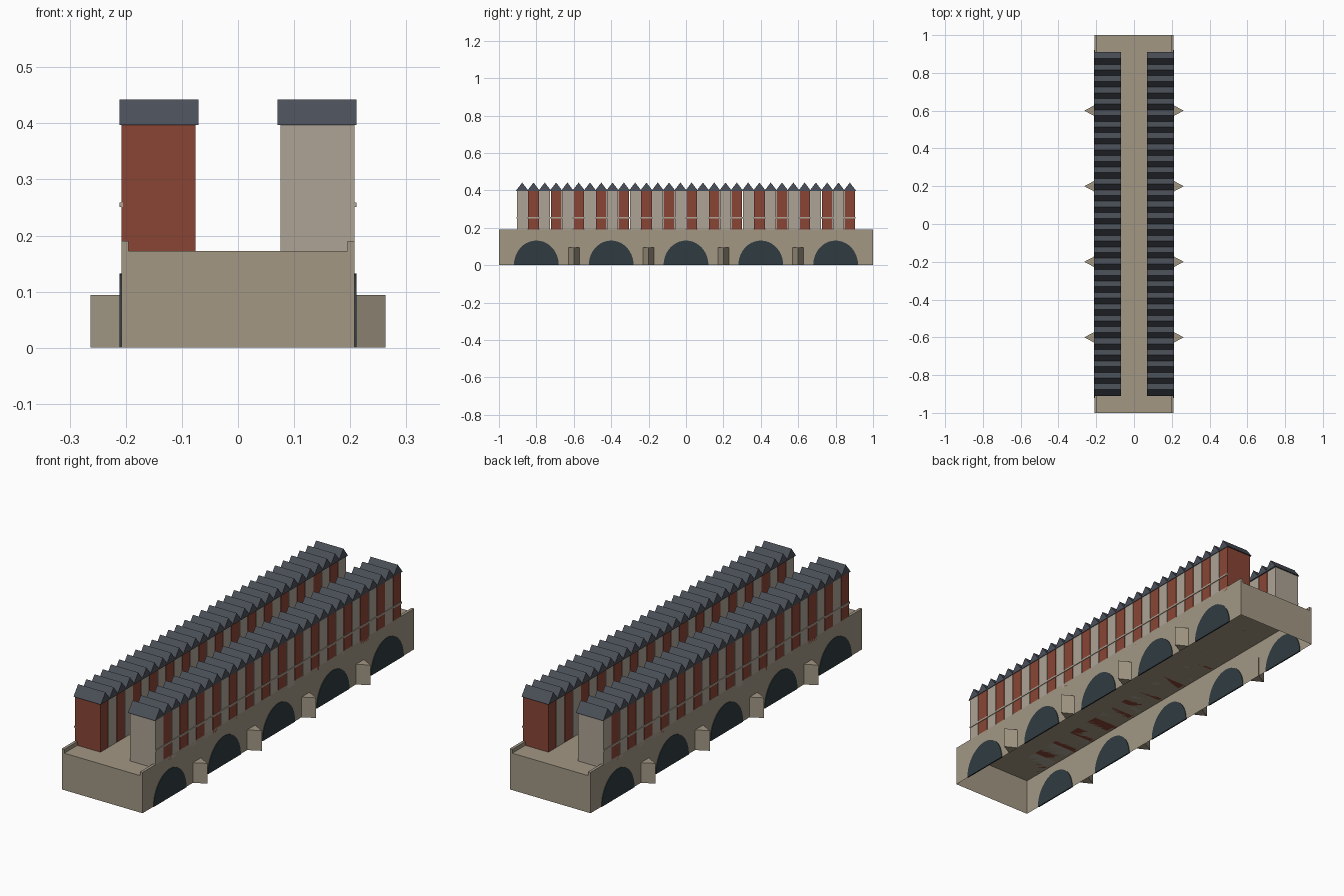
import bpy, bmesh
from math import pi, cos, sin

if "Cube" in bpy.data.objects:
    bpy.data.objects.remove(bpy.data.objects["Cube"])


def material(name, rgb):
    m = bpy.data.materials.new(name)
    m.diffuse_color = (*rgb, 1)
    m.use_nodes = True
    m.node_tree.nodes["Principled BSDF"].inputs["Base Color"].default_value = m.diffuse_color
    return m


STONE = material("stone", (0.36, 0.31, 0.23))
PALE = material("pale_plaster", (0.42, 0.37, 0.30))
RED = material("red_brick", (0.25, 0.06, 0.035))
SLATE = material("slate", (0.07, 0.08, 0.10))
DARK = material("dark_opening", (0.03, 0.045, 0.052))


def finish(name, bm, mat):
    bmesh.ops.recalc_face_normals(bm, faces=bm.faces)
    me = bpy.data.meshes.new(name)
    bm.to_mesh(me)
    bm.free()
    me.materials.append(mat)
    ob = bpy.data.objects.new(name, me)
    bpy.context.collection.objects.link(ob)
    return ob


def prism(bm, base, offset):
    """Closed solid swept from a polygon along an offset vector."""
    n = len(base)
    a = [bm.verts.new(p) for p in base]
    b = [bm.verts.new([p[i] + offset[i] for i in range(3)]) for p in base]
    bm.faces.new(a)
    bm.faces.new(b[::-1])
    for i in range(n):
        j = (i + 1) % n
        bm.faces.new((a[i], b[i], b[j], a[j]))


def box(bm, x0, x1, y0, y1, z0, z1):
    prism(bm, [(x0, y0, z0), (x1, y0, z0), (x1, y1, z0), (x0, y1, z0)], (0, 0, z1 - z0))


W, DECK = 0.208, 0.172
ARCHES = [-0.8, -0.4, 0, 0.4, 0.8]
PIERS = [-0.6, -0.2, 0.2, 0.6]
COUNT, PITCH = 30, 0.0604

# bridge body: hollow shell, open underneath
bm = bmesh.new()
box(bm, -W, W, -1, 1, 0, DECK)
bm.normal_update()
floor = [f for f in bm.faces if all(v.co.z < 0.001 for v in f.verts)]
bmesh.ops.delete(bm, geom=floor, context='FACES_ONLY')
bmesh.ops.recalc_face_normals(bm, faces=bm.faces)
body = finish("bridge_body", bm, STONE)

for side, s in (("left", -1), ("right", 1)):
    # parapet along the deck edge
    bm = bmesh.new()
    box(bm, s * 0.195, s * W, -1, 1, DECK, 0.19)
    finish(side + "_parapet", bm, STONE)

    # dark arch openings
    bm = bmesh.new()
    for y in ARCHES:
        prism(bm, [(s * 0.205, y + 0.12 * cos(pi * i / 20), 0.132 * sin(pi * i / 20))
                   for i in range(21)], (s * 0.006, 0, 0))
    finish(side + "_arches", bm, DARK)

    # pointed cutwaters between the arches
    bm = bmesh.new()
    for y in PIERS:
        prism(bm, [(s * 0.207, y - 0.03, 0), (s * 0.263, y, 0), (s * 0.207, y + 0.03, 0)],
              (0, 0, 0.094))
    finish(side + "_cutwaters", bm, STONE)

    # houses in alternating colours, each with a gabled roof
    walls = [bmesh.new(), bmesh.new()]
    roofs = bmesh.new()
    for i in range(COUNT):
        y = (i - (COUNT - 1) / 2) * PITCH
        box(walls[(i + (s < 0)) % 2], s * 0.076, s * W, y - 0.0285, y + 0.0285, DECK, 0.398)
        prism(roofs, [(s * 0.07, y - 0.0345, 0.397), (s * 0.07, y + 0.0345, 0.397),
                      (s * 0.07, y, 0.442)], (s * 0.141, 0, 0))
    finish(side + "_pale_houses", walls[0], PALE)
    finish(side + "_red_houses", walls[1], RED)
    finish(side + "_roofs", roofs, SLATE)

    # thin string course across the facades
    bm = bmesh.new()
    box(bm, s * 0.205, s * 0.211, -0.905, 0.905, 0.2505, 0.2585)
    finish(side + "_string_course", bm, PALE)
